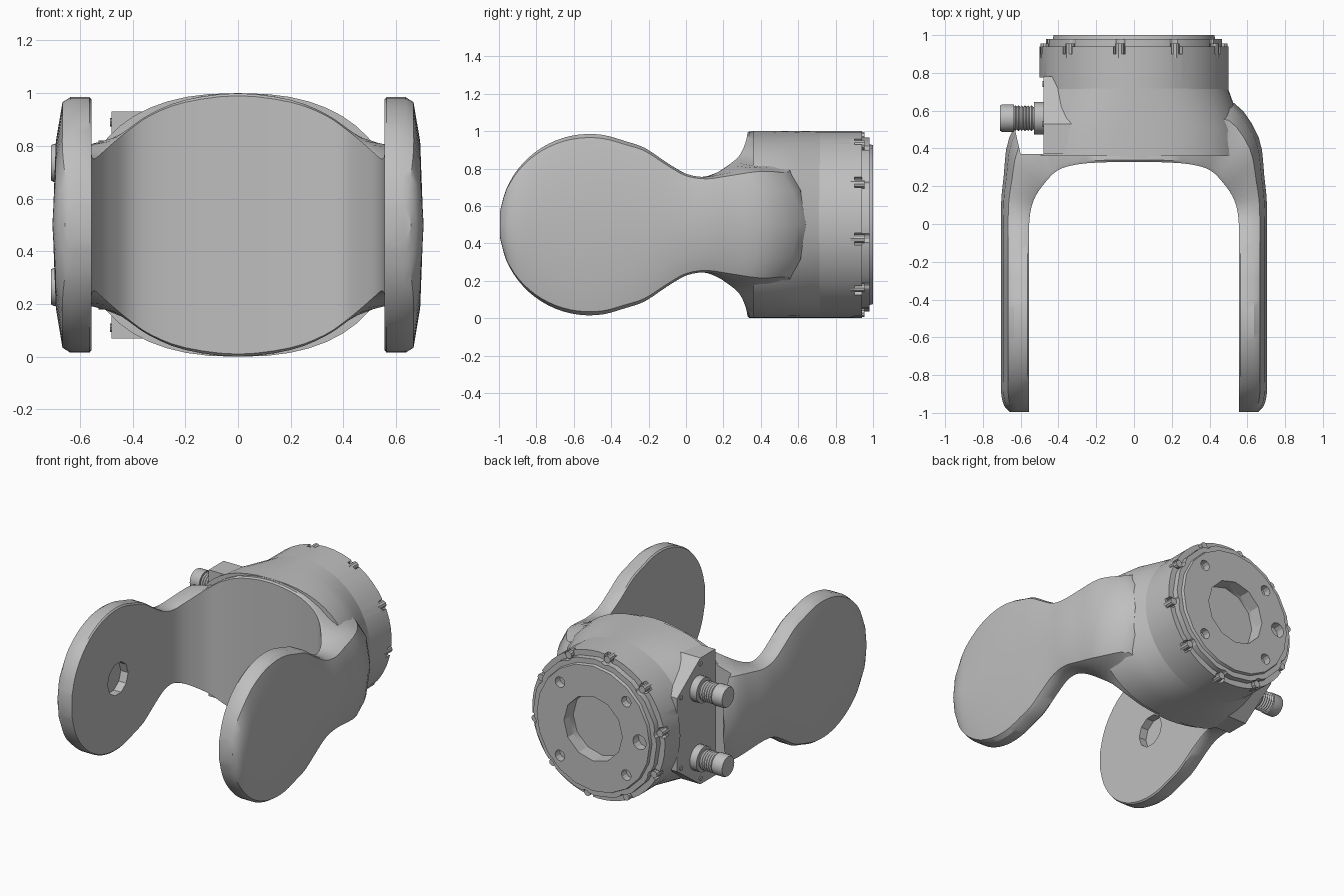
import bpy, bmesh, math
from math import sin, cos, radians, pi
from mathutils import Vector

default_cube = bpy.data.objects.get("Cube")
if default_cube:
    bpy.data.objects.remove(default_cube, do_unlink=True)

MID = 0.5  # height of the central axis

grey = bpy.data.materials.new("cast_grey")
grey.use_nodes = True
grey.diffuse_color = (0.52, 0.52, 0.52, 1)
grey.node_tree.nodes["Principled BSDF"].inputs["Base Color"].default_value = grey.diffuse_color


def build(name, lofts):
    """Make one object from a list of lofts, each a list of closed rings."""
    bm = bmesh.new()
    for rings in lofts:
        loops = [[bm.verts.new(p) for p in ring] for ring in rings]
        for a, b in zip(loops, loops[1:]):
            for i in range(len(a)):
                j = (i + 1) % len(a)
                bm.faces.new((a[i], a[j], b[j], b[i]))
        bm.faces.new(loops[0])
        bm.faces.new(loops[-1])
    bmesh.ops.recalc_face_normals(bm, faces=bm.faces)
    mesh = bpy.data.meshes.new(name)
    bm.to_mesh(mesh)
    bm.free()
    mesh.materials.append(grey)
    obj = bpy.data.objects.new(name, mesh)
    bpy.context.collection.objects.link(obj)
    return obj


def ring_y(y, r, n, x=0.0, z=MID, turn=0.0):
    return [(x + r * cos(turn + 2 * pi * i / n), y, z + r * sin(turn + 2 * pi * i / n))
            for i in range(n)]


def ring_x(x, r, n, y, z):
    return [(x, y + r * cos(2 * pi * i / n), z + r * sin(2 * pi * i / n)) for i in range(n)]


def rod_y(y0, y1, r, n, x=0.0, z=MID):
    return [ring_y(y0, r, n, x, z), ring_y(y1, r, n, x, z)]


def oval(y, width, power, n=48):
    """Cross-section between a circle and a rounded box."""
    def bend(v):
        return math.copysign(abs(v) ** (2 / power), v)
    angles = [2 * pi * i / n for i in range(n)]
    return [(width * bend(cos(a)), y, MID + MID * bend(sin(a))) for a in angles]


def finish(obj, cutters=(), angle=32):
    bpy.ops.object.select_all(action="DESELECT")
    bpy.context.view_layer.objects.active = obj
    obj.select_set(True)
    for cutter in cutters:
        mod = obj.modifiers.new("cut", "BOOLEAN")
        mod.operation = "DIFFERENCE"
        mod.object = cutter
        bpy.ops.object.modifier_apply(modifier=mod.name)
    bpy.ops.object.shade_smooth_by_angle(angle=radians(angle))


def smooth(points, steps=3):
    """Catmull-Rom through a list of vectors."""
    out = []
    last = len(points) - 1
    for i in range(last):
        p, q, r, s = (points[min(max(k, 0), last)] for k in (i - 1, i, i + 1, i + 2))
        for k in range(steps):
            t = k / steps
            out.append(q + (r - p) * (t / 2) + (p * 2 - q * 5 + r * 4 - s) * (t * t / 2)
                       + (q * 3 - p - r * 3 + s) * (t ** 3 / 2))
    return out + [points[-1]]


# Yoke stations: inner x, inner y, outer x, outer y, inner height, outer height
disc = [(-0.515 - 0.485 * cos(radians(a)), 0.485 * sin(radians(a)))
        for a in range(8, 120, 15)]
neck = [(-0.22, 0.41), (-0.1, 0.33), (0, 0.272), (0.08, 0.255)]
half = [Vector((0.555 - max(0, y) / 8, y, 0.64 + 0.063 * min(1, h / 0.25),
                y + max(0, y) / 2, h, h)) for y, h in disc + neck]
half += [Vector(row) for row in (
    (0.52, 0.15, 0.69, 0.25, 0.275, 0.27),
    (0.47, 0.22, 0.66, 0.46, 0.32, 0.29),
    (0.41, 0.28, 0.53, 0.64, 0.37, 0.27),
    (0.33, 0.31, 0.38, 0.6, 0.425, 0.36),
    (0.2, 0.325, 0.2, 0.52, 0.475, 0.46),
    (0, 0.328, 0, 0.5, 0.5, 0.49))]
other = [Vector((-v[0], v[1], -v[2], v[3], v[4], v[5])) for v in half]
stations = smooth(half + other[-2::-1])

# Yoke section: position across the wall, share of the height
edge = [(0, 0.98), (0.06, 1), (0.55, 1), (0.75, 0.96), (0.92, 0.65)]
section = edge + [(1, 0)] + [(t, -f) for t, f in reversed(edge)]


def yoke_ring(v):
    xi, yi, xo, yo, hi, ho = v
    return [(xi + (xo - xi) * t, yi + (yo - yi) * t, MID + f * (hi + (ho - hi) * t))
            for t, f in section]


yoke = build("fork_yoke", [[yoke_ring(v) for v in stations]])

# Body: flared shoulder behind the fork and round drum
shoulder = build("flared_shoulder", [[oval(0.36, 0.6, 2.4), oval(0.5, 0.58, 2.35),
                                      oval(0.6, 0.54, 2.2), oval(0.72, 0.497, 2)]])
drum = build("drum_housing", [rod_y(0.35, 0.94, 0.5, 48)])

# Rear flange with a stepped rim
flange = build("rear_flange", [[ring_y(0.92, 0.465, 20), ring_y(0.98, 0.465, 20),
                                ring_y(0.98, 0.43, 20), ring_y(1, 0.425, 20)]])

# Cutters
bolt_angles = [radians(27 + 36 * k) for k in range(10)]
notches = build("notch_cutter", [
    rod_y(0.9, 1.1, 0.036, 12, 0.485 * cos(a), MID + 0.485 * sin(a)) for a in bolt_angles])
bores = [rod_y(0.9, 1.1, 0.22, 12), rod_y(0.94, 1.1, 0.05, 12, -0.35)]
bores += [rod_y(0.95, 1.1, 0.036, 12, sx * 0.25, MID + sz * 0.25)
          for sx in (-1, 1) for sz in (-1, 1)]
bore_cutter = build("bore_cutter", bores)
pocket = [(-0.47, 0.37), (-0.6, 0.37), (-0.63, 0.5), (-0.8, 0.5), (-0.8, 0.775), (-0.47, 0.775)]
pocket_cutter = build("pocket_cutter", [[[(x, y, z) for x, y in pocket] for z in (-0.1, 1.1)]])
pivot_cutter = build("pivot_cutter", [[ring_x(x, 0.11, 10, -0.5, MID) for x in (-0.61, -0.5)]])

finish(yoke, [pocket_cutter, pivot_cutter])
finish(shoulder, [pocket_cutter])
finish(drum, [pocket_cutter, notches, bore_cutter])
finish(flange, [notches, bore_cutter], 20)
for cutter in (notches, bore_cutter, pocket_cutter, pivot_cutter):
    bpy.data.objects.remove(cutter, do_unlink=True)

# Flange bolts sitting in the notches
for a in bolt_angles:
    x, z = 0.478 * cos(a), MID + 0.478 * sin(a)
    finish(build("flange_bolt", [rod_y(0.88, 0.955, 0.024, 10, x, z)]))

# Connector pad on the right side
upper = [(0.37, 0.43), (0.53, 0.43), (0.78, 0.25)]
outline = upper + [(y, -z) for y, z in reversed(upper)]
pad = build("connector_pad", [[[(x, y, MID + z) for y, z in outline] for x in (-0.48, -0.3)]])
finish(pad)

# Pad screws
for y, z in ((0.53, 0.39), (0.74, 0.24)):
    for side in (-1, 1):
        finish(build("pad_screw", [[ring_x(x, 0.016, 8, y, MID + side * z)
                                    for x in (-0.485, -0.47)]]))

# Threaded connectors
profile = [(0.46, 0.085), (0.53, 0.085), (0.53, 0.06)]
for k in range(6):
    x = 0.535 + k * 0.017
    profile += [(x, 0.06), (x + 0.008, 0.068)]
profile += [(0.635, 0.06), (0.635, 0.072), (0.7, 0.072), (0.71, 0.066)]
for side in (-1, 1):
    finish(build("threaded_connector", [[ring_x(-x, r, 20, 0.56, MID + side * 0.235)
                                         for x, r in profile]]))
